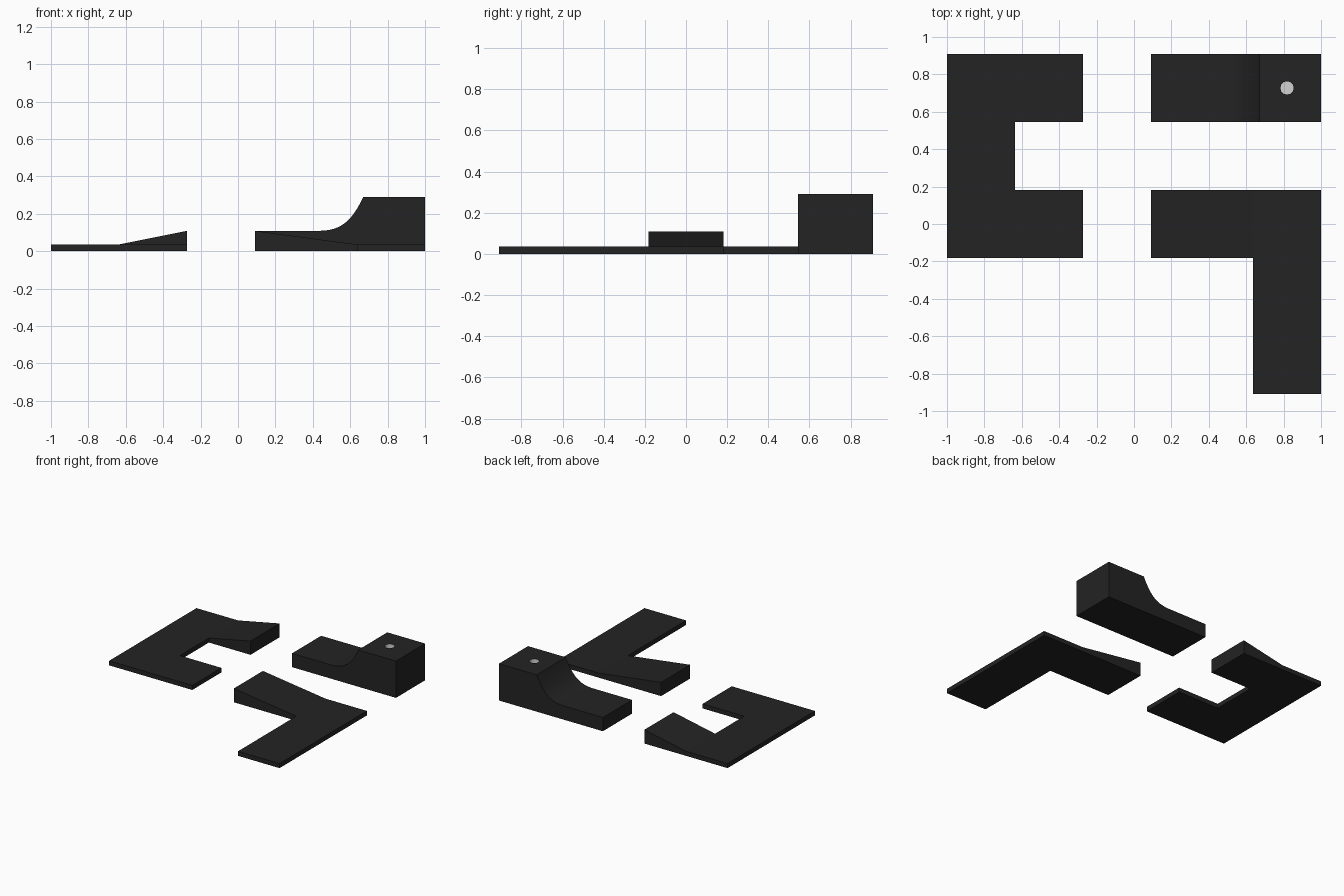
import bpy, bmesh
from mathutils import Vector

if "Cube" in bpy.data.objects:
    bpy.data.objects.remove(bpy.data.objects["Cube"])

U = 2 / 11            # grid module of the course pieces
LOW, MID, HIGH = 0.036, 0.109, 0.291


def material(name, rgb):
    m = bpy.data.materials.new(name)
    m.diffuse_color = (*rgb, 1)
    m.use_nodes = True
    m.node_tree.nodes["Principled BSDF"].inputs["Base Color"].default_value = m.diffuse_color
    return m


black = material("matte_black", (0.017, 0.017, 0.017))
white = material("cup_white", (0.65, 0.65, 0.65))


def finish(bm, name):
    bmesh.ops.recalc_face_normals(bm, faces=bm.faces)
    me = bpy.data.meshes.new(name)
    bm.to_mesh(me)
    bm.free()
    me.materials.append(black)
    ob = bpy.data.objects.new(name, me)
    bpy.context.collection.objects.link(ob)
    return ob


def slab(name, xs, ys, cells, height):
    """Plate made of grid cells, with the top height set at each grid point."""
    bm = bmesh.new()
    verts = {}

    def v(i, j):
        if (i, j) not in verts:
            verts[i, j] = bm.verts.new((xs[i], ys[j], 0))
        return verts[i, j]

    faces = [bm.faces.new((v(i, j), v(i + 1, j), v(i + 1, j + 1), v(i, j + 1)))
             for i, j in cells]
    top = bmesh.ops.extrude_face_region(bm, geom=faces, use_keep_orig=True)["geom"]
    for t in top:
        if isinstance(t, bmesh.types.BMVert):
            t.co.z = height(t.co.x, t.co.y)
    return finish(bm, name)


# U-shaped piece: rear arm ramps up toward its open end
slab("u_turn_piece", [-5.5 * U, -3.5 * U, -1.5 * U], [-U, U, 3 * U, 5 * U],
     [(0, 0), (0, 1), (0, 2), (1, 0), (1, 2)],
     lambda x, y: MID if x > -2 * U and y > 2 * U else LOW)

# L-shaped piece: ramp falls from its left end to the corner
slab("corner_piece", [0.5 * U, 3.5 * U, 5.5 * U], [-5 * U, -U, U],
     [(1, 0), (0, 1), (1, 1)],
     lambda x, y: MID if x < U else LOW)

# Raised end block: side profile with a concave sweep, extruded along y
p0, p1, p2, p3 = (Vector(p) for p in
                  ((0.43, MID), (0.54, MID), (0.605, 0.15), (0.67, HIGH)))
N = 14
sweep = []
for k in range(N + 1):
    t = k / N
    s = 1 - t
    sweep.append(p0 * s**3 + p1 * 3 * s * s * t + p2 * 3 * s * t * t + p3 * t**3)
profile = [(0.5 * U, 0), (0.5 * U, MID), *sweep, (1, HIGH), (1, 0)]
bm = bmesh.new()
side = bm.faces.new([bm.verts.new((x, 3 * U, z)) for x, z in profile])
ext = bmesh.ops.extrude_face_region(bm, geom=[side], use_keep_orig=True)["geom"]
bmesh.ops.translate(bm, vec=(0, 2 * U, 0),
                    verts=[g for g in ext if isinstance(g, bmesh.types.BMVert)])
block = finish(bm, "raised_hole_block")

# Cup hole cut into the block top
HX, HY, R, DEPTH = 4.5 * U, 4 * U, 0.036, 0.09
bpy.ops.mesh.primitive_cylinder_add(vertices=12, radius=R, depth=2 * DEPTH,
                                    location=(HX, HY, HIGH))
cutter = bpy.context.object
cutter.name = "hole_cutter"
cutter.hide_render = True
mod = block.modifiers.new("cup_hole", 'BOOLEAN')
mod.operation = 'DIFFERENCE'
mod.solver = 'EXACT'
mod.object = cutter
bpy.ops.object.select_all(action='DESELECT')
bpy.context.view_layer.objects.active = block
block.select_set(True)
bpy.ops.object.modifier_apply(modifier=mod.name)
bpy.data.objects.remove(cutter)

# White lining: every face lying wholly inside the hole
me = block.data
me.materials.clear()
me.materials.append(black)
me.materials.append(white)
for f in me.polygons:
    inside = all((me.vertices[i].co.xy - Vector((HX, HY))).length < R + 0.003
                 for i in f.vertices)
    f.material_index = 1 if inside else 0

bpy.ops.object.shade_smooth_by_angle(angle=0.55)
